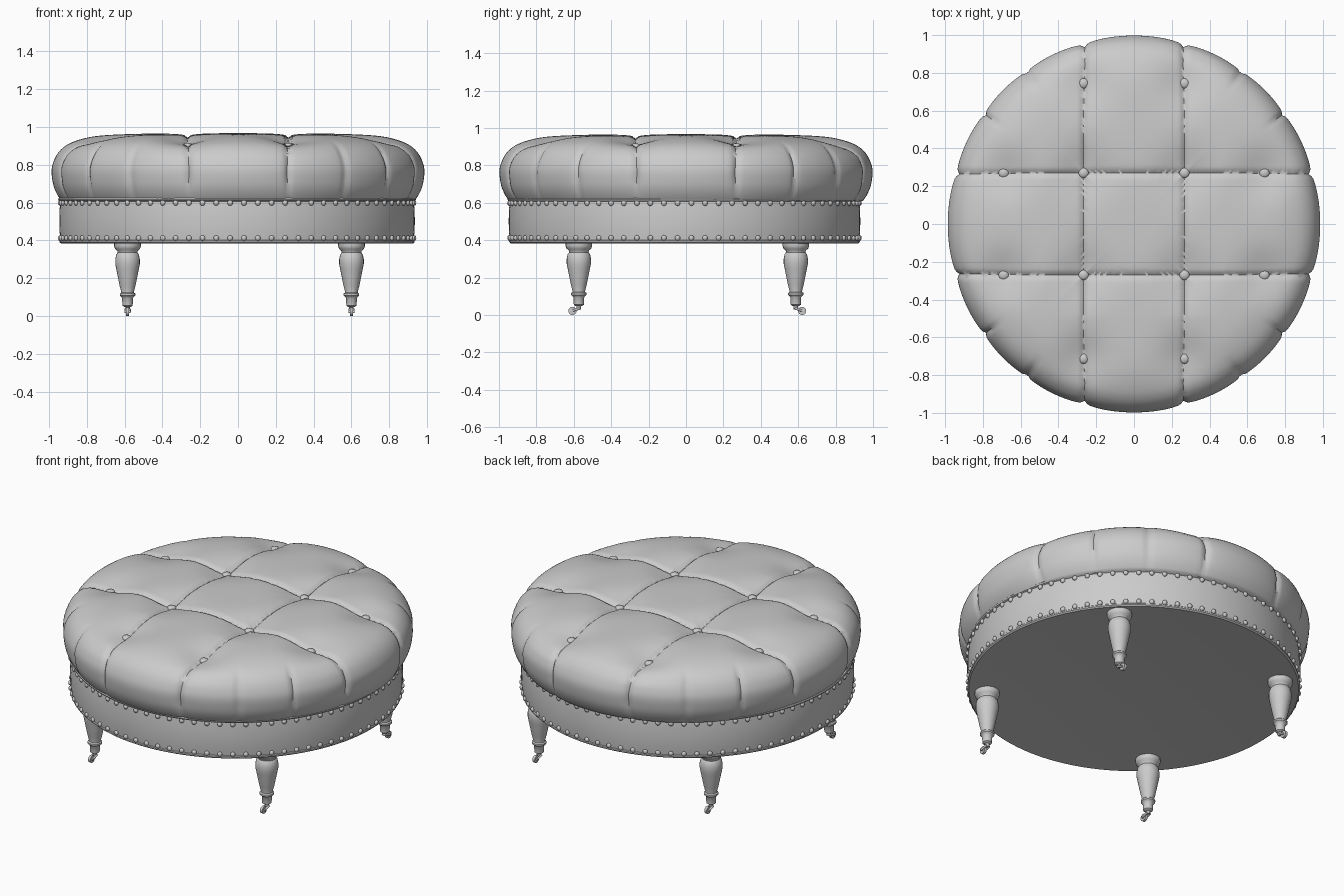
import bpy, bmesh, math
from mathutils import Vector, Matrix

if "Cube" in bpy.data.objects:
    bpy.data.objects.remove(bpy.data.objects["Cube"])

mat = bpy.data.materials.new("light grey")
mat.diffuse_color = (0.6, 0.6, 0.6, 1)
mat.use_nodes = True
mat.node_tree.nodes["Principled BSDF"].inputs["Base Color"].default_value = mat.diffuse_color


def finish(name, bm, angle=40):
    bmesh.ops.recalc_face_normals(bm, faces=bm.faces)
    me = bpy.data.meshes.new(name)
    bm.to_mesh(me)
    bm.free()
    me.materials.append(mat)
    ob = bpy.data.objects.new(name, me)
    bpy.context.collection.objects.link(ob)
    bpy.ops.object.select_all(action='DESELECT')
    ob.select_set(True)
    bpy.context.view_layer.objects.active = ob
    bpy.ops.object.shade_smooth_by_angle(angle=math.radians(angle))
    return ob


def lathe(bm, profile, segs, centre=(0, 0), shape=None):
    """Revolve (r, z) points; r = 0 ends become single points."""
    rings = []
    for r, z in profile:
        if r == 0:
            rings.append([bm.verts.new((centre[0], centre[1], z))])
            continue
        rings.append([bm.verts.new((centre[0] + r * math.cos(2 * math.pi * i / segs),
                                    centre[1] + r * math.sin(2 * math.pi * i / segs), z))
                      for i in range(segs)])
    for a, b in zip(rings, rings[1:]):
        for i in range(segs):
            j = (i + 1) % segs
            f = [a[i % len(a)], a[j % len(a)], b[j % len(b)], b[i % len(b)]]
            bm.faces.new(list(dict.fromkeys(f)))


# --- tufted cushion ---
G = 0.267
BUTTONS = [(sx * G, sy * G) for sx in (-1, 1) for sy in (-1, 1)]
BUTTONS += [(sx * 0.69, sy * G) for sx in (-1, 1) for sy in (-1, 1)]
BUTTONS += [(sx * G, y) for sx in (-1, 1) for y in (0.735, -0.705)]
PLEATS = [math.radians(a) for a in (36, 54.5)]
KEYS = [(0, .967), (.3, .967), (.55, .963), (.72, .955), (.82, .938), (.9, .908),
        (.95, .865), (.978, .81), (.986, .76), (.976, .69), (.955, .64), (.935, .61)]


def spline(keys, steps):
    pts = []
    k = [keys[0]] + keys + [keys[-1]]
    for i in range(1, len(k) - 2):
        p = [Vector(q) for q in k[i - 1:i + 3]]
        n = max(2, int((p[2] - p[1]).length / steps))
        for s in range(n):
            t = s / n
            pts.append(0.5 * (2 * p[1] + (p[2] - p[0]) * t
                              + (2 * p[0] - 5 * p[1] + 4 * p[2] - p[3]) * t * t
                              + (3 * p[1] - p[0] - 3 * p[2] + p[3]) * t ** 3))
    return pts + [Vector(keys[-1])]


def dip(x, y, z):
    """Depth of the seams, pleats and button pits at a point."""
    g = min(abs(abs(x) - G), abs(abs(y) - G))
    fade = min(1, max(0, (z - 0.61) / 0.12))
    d = 0.012 * math.exp(-(g / 0.012) ** 2) + 0.012 * math.exp(-g / 0.06)
    db = min(math.hypot(x - bx, y - by) for bx, by in BUTTONS)
    if z > 0.86:
        d += 0.032 * math.exp(-(db / 0.13) ** 2)
    a = math.atan2(abs(y), abs(x))
    gp = min(abs(a - p) for p in PLEATS) * 0.97
    side = min(1, max(0, (0.93 - z) / 0.06))
    d += side * (0.010 * math.exp(-(gp / 0.012) ** 2) + 0.008 * math.exp(-gp / 0.05))
    return d * (0.25 + 0.75 * fade)


bm = bmesh.new()
prof = spline(KEYS, 0.0165)
prof = [(p.x if i else 0, p.y) for i, p in enumerate(prof)]
lathe(bm, prof + [(0.9, 0.60)], 360)
for v in bm.verts:
    # snap to the seams so they stay straight
    for k in (0, 1):
        if abs(abs(v.co[k]) - G) < 0.008:
            v.co[k] = math.copysign(G, v.co[k])
bm.normal_update()
moves = [(v, v.normal.copy(), dip(*v.co)) for v in bm.verts]
up = 1 if max(bm.verts, key=lambda v: v.co.z).normal.z > 0 else -1
for v, n, d in moves:
    v.co -= n * up * d
    v.co.y *= 1.012
finish("tufted_cushion", bm, 60)

# --- buttons ---
bm = bmesh.new()
for x, y in BUTTONS:
    r = math.hypot(x, y)
    z = next(a[1] + (b[1] - a[1]) * (r - a[0]) / (b[0] - a[0])
             for a, b in zip(KEYS, KEYS[1:]) if a[0] <= r <= b[0])
    m = Matrix.Translation((x, y * 1.012, z - dip(x, y, z) + 0.006)) @ Matrix.Diagonal((1, 1, 0.6, 1))
    bmesh.ops.create_uvsphere(bm, u_segments=16, v_segments=10, radius=0.027, matrix=m)
finish("cushion_buttons", bm, 60)

# --- upholstered band with welts and underside ---
C = (-0.005, -0.008)
bm = bmesh.new()
lathe(bm, [(0, .385), (.915, .385), (.93, .383), (.938, .39), (.938, .398), (.934, .402),
           (.939, .45), (.940, .5), (.939, .56), (.934, .606), (.943, .61), (.946, .617),
           (.943, .624), (.93, .628), (.88, .625)], 128, C)
finish("seat_band", bm)

# --- nail heads ---
bm = bmesh.new()
for z in (0.412, 0.598):
    for i in range(80):
        a = 2 * math.pi * (i + 0.5) / 80
        m = Matrix.Translation((C[0] + 0.938 * math.cos(a), C[1] + 0.938 * math.sin(a), z)) \
            @ Matrix.Rotation(a, 4, 'Z') @ Matrix.Diagonal((0.75, 1, 1, 1))
        bmesh.ops.create_uvsphere(bm, u_segments=10, v_segments=8, radius=0.0145, matrix=m)
finish("nail_heads", bm, 60)

# --- turned legs with casters ---
LEG = [(0, .39), (.07, .39), (.071, .37), (.066, .355), (.054, .345), (.052, .335),
       (.060, .325), (.065, .30), (.065, .275), (.060, .25), (.052, .21), (.042, .16),
       (.034, .13), (.034, .124), (.041, .118), (.041, .108), (.034, .102),
       (.029, .095), (.027, .055), (.018, .048), (0, .048)]


def rod(bm, p, q, r):
    p, q = Vector(p), Vector(q)
    d = q - p
    m = Matrix.Translation((p + q) / 2) @ d.to_track_quat('Z', 'Y').to_matrix().to_4x4()
    bmesh.ops.create_cone(bm, cap_ends=True, segments=16, radius1=r, radius2=r,
                          depth=d.length, matrix=m)


for sx, side in ((-1, "left"), (1, "right")):
    for sy, end in ((-1, "front"), (1, "back")):
        x, y = 0.008 + sx * 0.592, 0.007 + sy * 0.58
        bm = bmesh.new()
        lathe(bm, LEG, 24, (x, y))
        finish(f"{end}_{side}_leg", bm)
        bm = bmesh.new()
        w = y + sy * 0.034
        rod(bm, (x, y, .055), (x, y, .03), 0.012)
        for o in (-0.011, 0.011):
            rod(bm, (x + o, y - sy * 0.006, .035), (x + o, w, .023), 0.006)
        rod(bm, (x - 0.008, w, .022), (x + 0.008, w, .022), 0.022)
        rod(bm, (x - 0.015, w, .022), (x + 0.015, w, .022), 0.007)
        finish(f"{end}_{side}_caster", bm)
